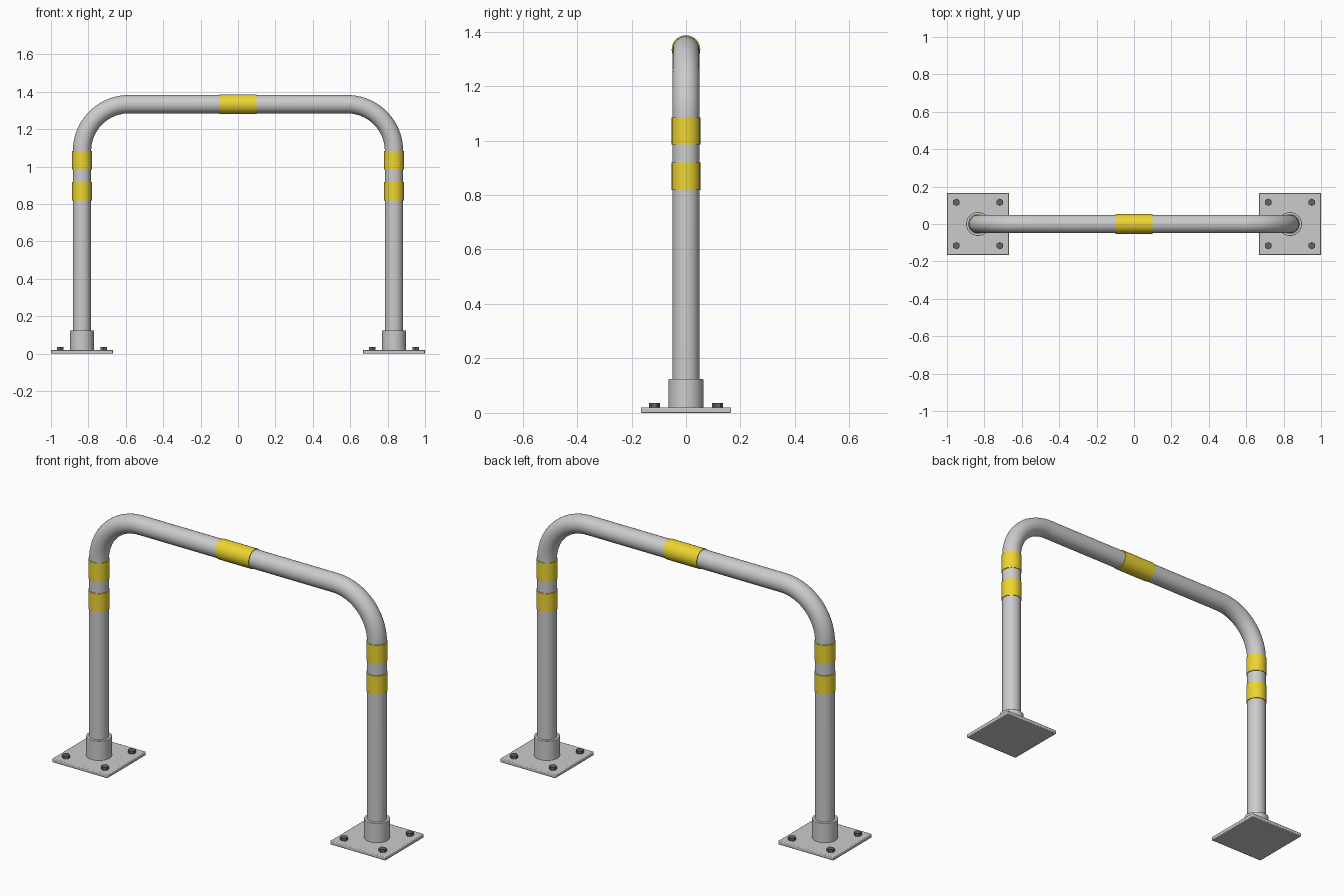
import bpy
from math import sin, cos, pi

if "Cube" in bpy.data.objects:
    bpy.data.objects.remove(bpy.data.objects["Cube"])

LEG_X, TOP_Z, BEND = 0.834, 1.334, 0.25
PIPE_R, BAND_R = 0.049, 0.0525


def material(name, color):
    m = bpy.data.materials.new(name)
    m.diffuse_color = color
    m.use_nodes = True
    m.node_tree.nodes["Principled BSDF"].inputs["Base Color"].default_value = m.diffuse_color
    return m


yellow = material("safety_yellow", (0.85, 0.66, 0.03, 1))
dark = material("dark_steel", (0.12, 0.13, 0.13, 1))


def finish(name, mat=None, bevel=0.0):
    ob = bpy.context.object
    ob.name = name
    if mat:
        ob.data.materials.append(mat)
    if bevel:
        b = ob.modifiers.new("soft_edge", 'BEVEL')
        b.width, b.segments = bevel, 2
        b.limit_method = 'ANGLE'
    bpy.ops.object.shade_smooth_by_angle()
    return ob


def cylinder(name, r, length, loc, mat=None, sides=48, rot=(0, 0, 0), bevel=0.0):
    bpy.ops.mesh.primitive_cylinder_add(vertices=sides, radius=r, depth=length,
                                        location=loc, rotation=rot)
    return finish(name, mat, bevel)


# Bent pipe: two legs, two quarter bends and the top rail in one sweep
STEPS = 20
arc = [(pi / 2) * i / STEPS for i in range(STEPS + 1)]
left = [(-LEG_X + BEND * (1 - cos(a)), TOP_Z - BEND * (1 - sin(a))) for a in arc]
path = [(-LEG_X, 0.01)] + left
path += [(-x, z) for x, z in reversed(path)]
curve = bpy.data.curves.new("pipe_frame", 'CURVE')
curve.dimensions = '3D'
curve.bevel_depth = PIPE_R
curve.bevel_resolution = 14
curve.use_fill_caps = True
spline = curve.splines.new('POLY')
spline.points.add(len(path) - 1)
for p, (x, z) in zip(spline.points, path):
    p.co = (x, 0, z, 1)
pipe = bpy.data.objects.new("pipe_frame", curve)
bpy.context.collection.objects.link(pipe)
bpy.context.view_layer.objects.active = pipe
pipe.select_set(True)
bpy.ops.object.convert(target='MESH')
finish("pipe_frame")

# Yellow band on the top rail
cylinder("top_band", BAND_R, 0.2, (0, 0, TOP_Z), yellow, rot=(0, pi / 2, 0))

for side, sx in (("left", -1), ("right", 1)):
    x = sx * LEG_X
    # Base plate
    bpy.ops.mesh.primitive_cube_add(size=1, location=(x, 0, 0.01))
    plate = bpy.context.object
    plate.scale = (0.332, 0.332, 0.02)
    bpy.ops.object.transform_apply(location=False, rotation=False, scale=True)
    finish(side + "_base_plate", bevel=0.004)
    # Collar around the foot of the leg
    cylinder(side + "_collar", 0.0635, 0.11, (x, 0, 0.07), bevel=0.002)
    # Warning bands on the leg
    cylinder(side + "_lower_band", BAND_R, 0.1, (x, 0, 0.869), yellow)
    cylinder(side + "_upper_band", BAND_R, 0.1, (x, 0, 1.035), yellow)
    # Hex anchor bolts
    for i, (dx, dy) in enumerate(((-1, -1), (1, -1), (1, 1), (-1, 1))):
        cylinder(f"{side}_bolt_{i + 1}", 0.02, 0.022,
                 (x + dx * 0.116, dy * 0.116, 0.025), dark, sides=6)
